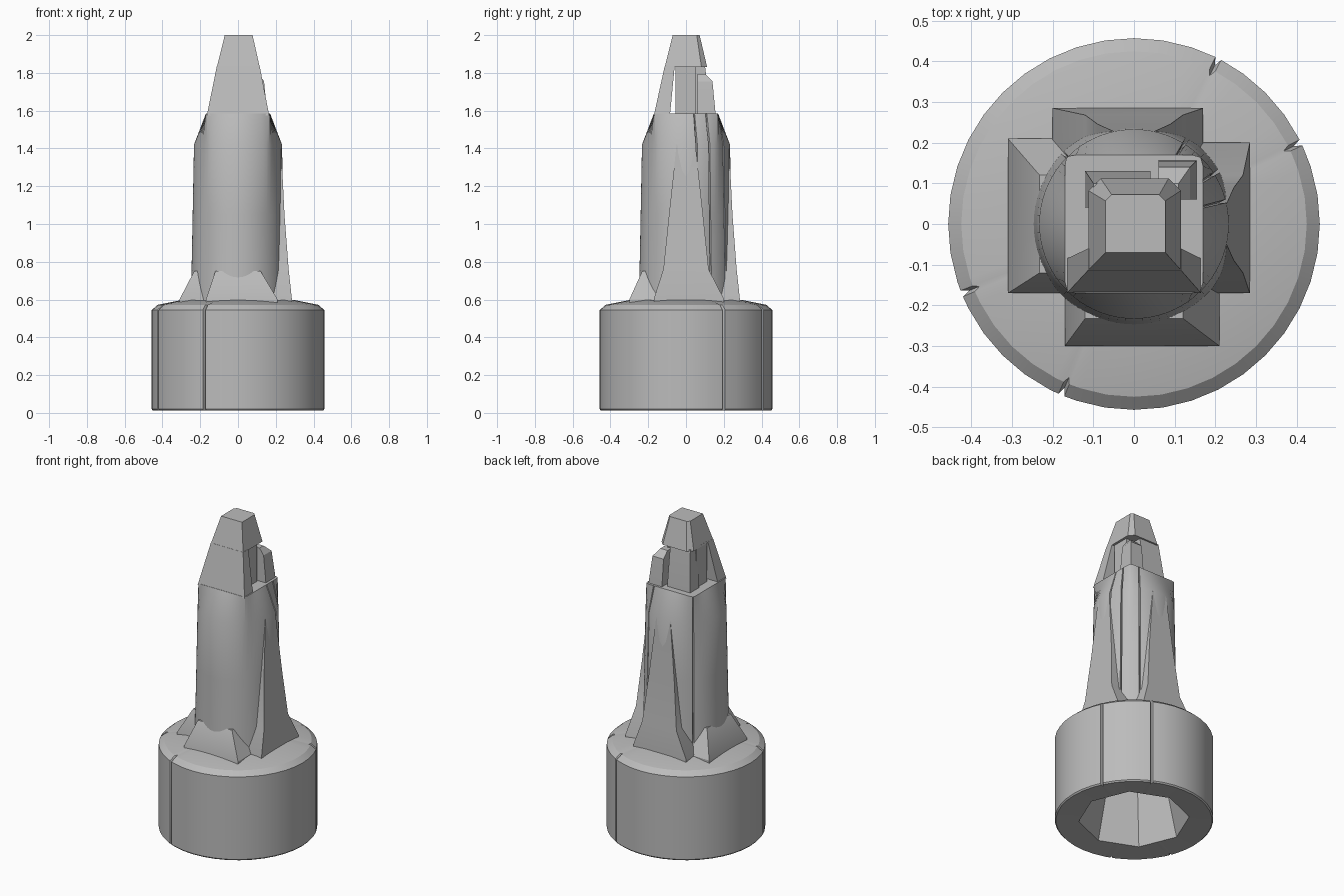
import bpy, bmesh
from math import cos, sin, pi, radians
from mathutils import Matrix

if "Cube" in bpy.data.objects:
    bpy.data.objects.remove(bpy.data.objects["Cube"], do_unlink=True)

# One plain grey material
GREY = (0.5, 0.5, 0.5, 1.0)
grey = bpy.data.materials.new("plain_grey")
grey.use_nodes = True
grey.diffuse_color = GREY
shader = next(n for n in grey.node_tree.nodes if n.type == "BSDF_PRINCIPLED")
shader.inputs["Base Color"].default_value = GREY


def loft(name, rings, turn=0, angle=28):
    """Skin a stack of equal-length rings, cap both ends."""
    bm = bmesh.new()
    loops = [[bm.verts.new(p) for p in ring] for ring in rings]
    n = len(loops[0])
    for low, high in zip(loops, loops[1:]):
        for i in range(n):
            j = (i + 1) % n
            bm.faces.new((low[i], low[j], high[j], high[i]))
    bm.faces.new(loops[0])
    bm.faces.new(loops[-1])
    bmesh.ops.recalc_face_normals(bm, faces=bm.faces)
    bmesh.ops.rotate(bm, verts=bm.verts, matrix=Matrix.Rotation(radians(turn), 3, "Z"))
    mesh = bpy.data.meshes.new(name)
    bm.to_mesh(mesh)
    bm.free()
    mesh.materials.append(grey)
    obj = bpy.data.objects.new(name, mesh)
    bpy.context.collection.objects.link(obj)
    bpy.ops.object.select_all(action="DESELECT")
    obj.select_set(True)
    bpy.context.view_layer.objects.active = obj
    bpy.ops.object.shade_smooth_by_angle(angle=radians(angle))


def rect(x0, x1, y0, y1, z):
    return [(x0, y0, z), (x1, y0, z), (x1, y1, z), (x0, y1, z)]


def clipped(x0, x1, y0, y1, c, z):
    """Rectangle with its two back corners cut off."""
    return [(x0, y0, z), (x1, y0, z), (x1, y1 - c, z), (x1 - c, y1, z),
            (x0 + c, y1, z), (x0, y1 - c, z)]


def grooved_angles(step, grooves, half):
    """Regular angles, with three close ones wherever a seam is cut."""
    keep = [a for a in range(0, 360, step) if all(abs(a - g) > half for g in grooves)]
    return sorted(keep + [g + d for g in grooves for d in (-half, 0, half)])


def polar(angles, radius, z):
    """Ring whose radius is a function of the angle in degrees."""
    return [(radius(a) * cos(radians(a)), radius(a) * sin(radians(a)), z) for a in angles]


def circle(angles, r, z, grooves=(), depth=0):
    return polar(angles, lambda a: r - depth if a in grooves else r, z)


def octagon(angles, r, z):
    return polar(angles, lambda a: r * cos(pi / 8) / cos(radians(a) % (pi / 4) - pi / 8), z)


def square(angles, half, r, z):
    """Square with its corners rounded to radius r."""
    return polar(angles, lambda a: min(
        r, half / max(abs(cos(radians(a))), abs(sin(radians(a))))), z)


# Hollow round base with four upright seams
seams = (26, 63, 202, 247)
angles = grooved_angles(9, seams, 1)
rings = [octagon(angles, 0.2, 0.5), octagon(angles, 0.32, 0.02)]
for r, z, d in ((0.45, 0.012, 0.02), (0.457, 0.02, 0.02), (0.457, 0.545, 0.02),
                (0.425, 0.572, 0.015), (0.3, 0.597, 0), (0.2, 0.6, 0)):
    rings.append(circle(angles, r, z, seams, d))
loft("base", rings)

# Shaft with upright grooves towards the back, squared off at the top
slots = (14, 32, 58, 135)
angles = grooved_angles(5, slots, 1)
rings = [circle(angles, r, z, slots, 0.02) for r, z in
         ((0.25, 0.57), (0.245, 0.8), (0.24, 1.05), (0.233, 1.42))]
loft("shaft", rings + [square(angles, 0.17, 0.232, 1.585)])

# Short skirts on the front and left: turn, foot distance, foot ends
for side, turn, foot, x0, x1 in (("front", 0, 0.3, -0.17, 0.21),
                                 ("left", 270, 0.31, -0.21, 0.17)):
    loft(side + "_skirt", [rect(x0, x1, -foot, 0, 0.575),
                           rect(x0, x1, -foot, 0, 0.6),
                           rect(-0.12, 0.12, -0.232, 0, 0.75)], turn)

# Tall tapering skirts on the right and back
for side, turn in (("right", 90), ("back", 180)):
    loft(side + "_skirt", [rect(-0.17, 0.2, -0.285, 0, 0.575),
                           rect(-0.17, 0.2, -0.285, 0, 0.605),
                           rect(-0.12, 0.12, -0.268, 0, 0.76),
                           rect(-0.09, 0.09, -0.246, 0, 1.05),
                           rect(-0.05, 0.05, -0.228, 0, 1.42)], turn)

# Neck: posts under the tip, sloping front plate, corner finger, open slits between
loft("neck_post", [rect(-0.11, 0.1, -0.055, 0.05, 1.5),
                   rect(-0.11, 0.1, -0.055, 0.05, 1.84)])
loft("back_post", [rect(-0.125, 0.04, 0.04, 0.135, 1.5),
                   rect(-0.12, 0.04, 0.04, 0.13, 1.6),
                   rect(-0.1, 0.04, 0.04, 0.1, 1.84)])
loft("front_plate", [rect(-0.165, 0.165, -0.17, -0.085, 1.575),
                     rect(-0.112, 0.115, -0.113, -0.06, 1.835)])
loft("corner_finger", [rect(0.06, 0.165, 0.06, 0.165, 1.4),
                       rect(0.06, 0.153, 0.06, 0.155, 1.6),
                       rect(0.06, 0.138, 0.06, 0.14, 1.755),
                       rect(0.06, 0.11, 0.06, 0.1, 1.795)])

# Tip block
loft("tip", [clipped(-0.112, 0.115, -0.113, 0.112, 0.03, 1.83),
             clipped(-0.07, 0.077, -0.07, 0.072, 0.015, 2.0)])
